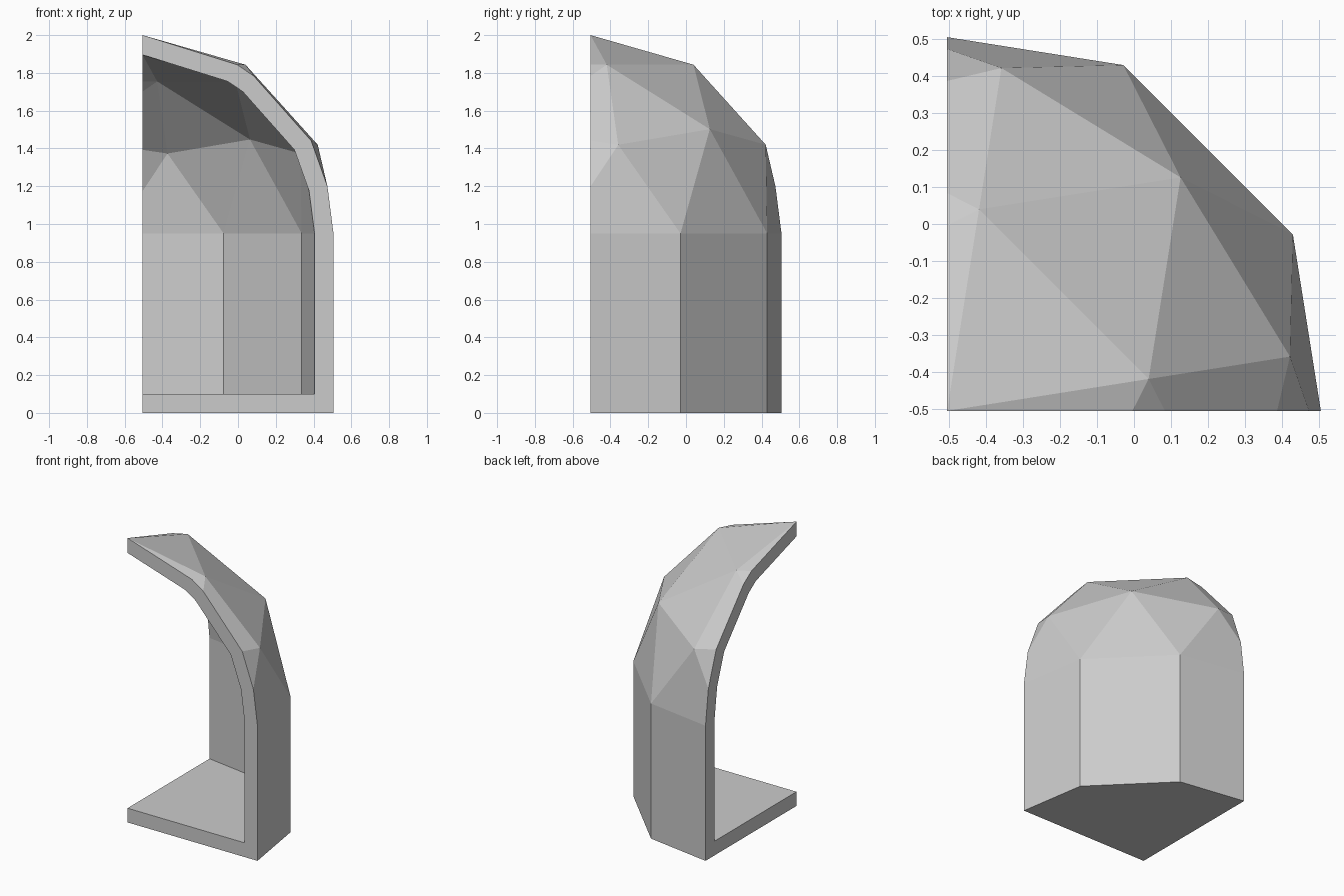
import bpy, bmesh, math
from mathutils import Matrix, Vector

if "Cube" in bpy.data.objects:
    bpy.data.objects.remove(bpy.data.objects["Cube"])

AXIS = Vector((-0.5056, -0.5056, 0.95))   # centre of the dome, at the cut corner


def capsule(name, radius, base_z, quarter):
    """Low-poly dome on a ten-sided wall, optionally cut to a quarter."""
    bm = bmesh.new()
    bmesh.ops.create_icosphere(bm, subdivisions=2, radius=radius,
                               matrix=Matrix.Rotation(math.radians(9), 4, 'Z'))
    # keep the upper half and drop its rim to the base
    pts = [v.co.copy() for v in bm.verts if v.co.z > -0.001]
    pts += [Vector((p.x, p.y, base_z - AXIS.z)) for p in pts if p.z < 0.001]
    bm.clear()
    verts = [bm.verts.new(p + AXIS) for p in pts]
    bmesh.ops.convex_hull(bm, input=verts)
    if quarter:
        for normal in ((1, 0, 0), (0, 1, 0)):
            cut = bmesh.ops.bisect_plane(
                bm, geom=bm.verts[:] + bm.edges[:] + bm.faces[:], dist=1e-6,
                plane_co=AXIS, plane_no=normal, clear_inner=True)
            rim = [e for e in cut['geom_cut'] if isinstance(e, bmesh.types.BMEdge)]
            bmesh.ops.holes_fill(bm, edges=rim, sides=0)
    bmesh.ops.dissolve_limit(bm, angle_limit=0.01, verts=bm.verts[:], edges=bm.edges[:])
    bmesh.ops.recalc_face_normals(bm, faces=bm.faces[:])
    mesh = bpy.data.meshes.new(name)
    bm.to_mesh(mesh)
    bm.free()
    ob = bpy.data.objects.new(name, mesh)
    bpy.context.collection.objects.link(ob)
    return ob


# quarter shell: outer solid minus the hollow interior
shell = capsule("domed_quarter_shell", 1.05, 0.0, True)
hollow = capsule("hollow_cutter", 0.946, 0.1, False)
hollow.hide_render = True

mod = shell.modifiers.new("hollow", 'BOOLEAN')
mod.operation = 'DIFFERENCE'
mod.solver = 'EXACT'
mod.object = hollow
bpy.context.view_layer.objects.active = shell
bpy.ops.object.modifier_apply(modifier=mod.name)
bpy.data.objects.remove(hollow)
